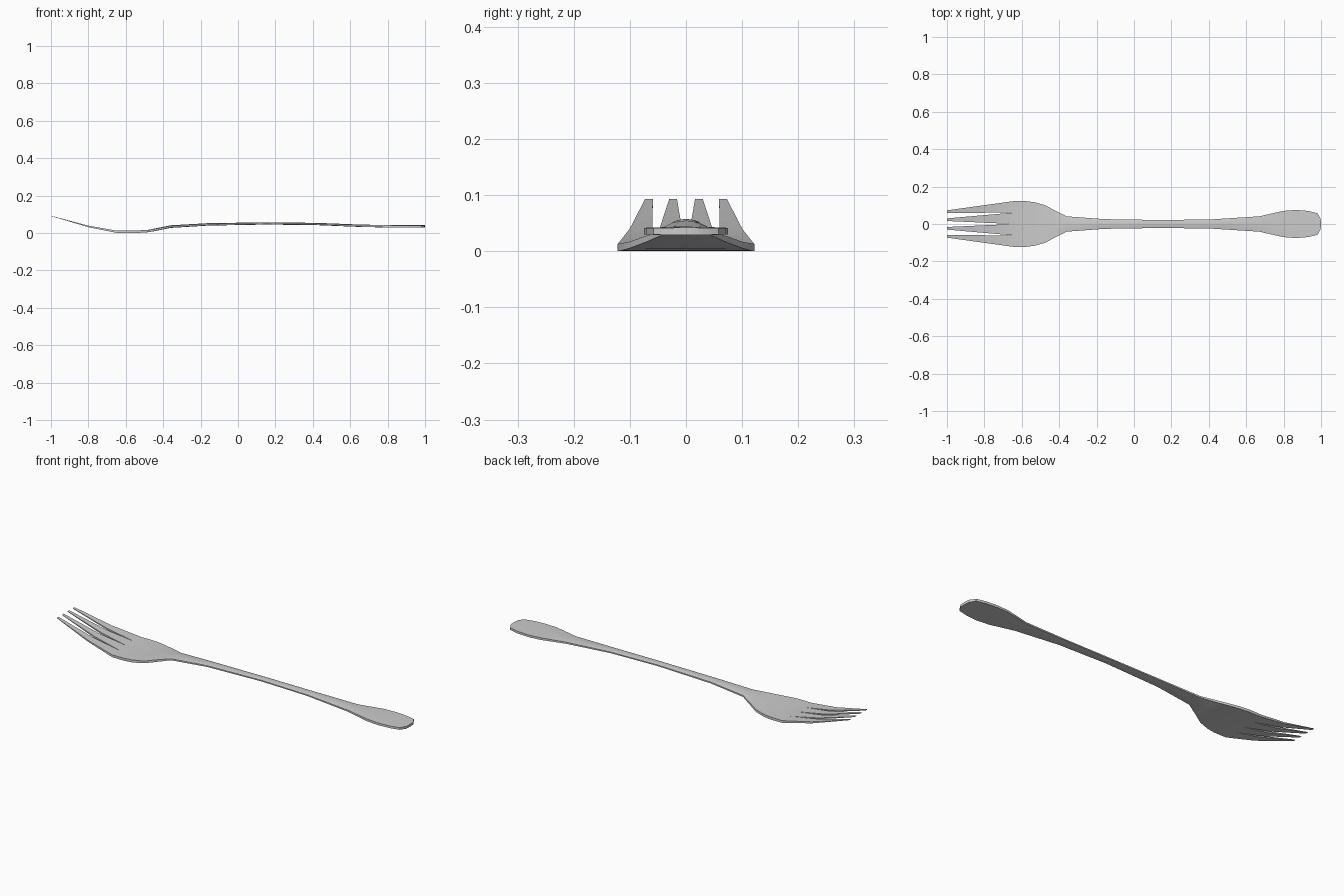
import bpy, bmesh

if "Cube" in bpy.data.objects:
    bpy.data.objects.remove(bpy.data.objects["Cube"])

# Stations along the body: x, half width, centre height, thickness, edge drop of the top
STATIONS = [
    (-0.645, 0.122, 0.011, 0.012, 0.000),
    (-0.575, 0.122, 0.011, 0.013, 0.000),
    (-0.530, 0.116, 0.012, 0.013, 0.000),
    (-0.475, 0.100, 0.016, 0.013, 0.001),
    (-0.420, 0.071, 0.027, 0.014, 0.002),
    (-0.360, 0.041, 0.039, 0.014, 0.004),
    (-0.160, 0.026, 0.051, 0.013, 0.004),
    (0.150, 0.021, 0.056, 0.012, 0.004),
    (0.420, 0.025, 0.053, 0.012, 0.004),
    (0.670, 0.041, 0.043, 0.013, 0.003),
    (0.740, 0.057, 0.042, 0.013, 0.002),
    (0.800, 0.070, 0.041, 0.013, 0.001),
    (0.865, 0.075, 0.040, 0.013, 0.001),
    (0.930, 0.070, 0.040, 0.013, 0.001),
    (0.980, 0.058, 0.040, 0.013, 0.001),
]
COLS = (-1, -0.5, 0, 0.5, 1)

bm = bmesh.new()


def pair(x, y, z, t, drop=0.0):
    """Top and bottom vertex of one point of the sheet."""
    return (bm.verts.new((x, y, z + t / 2 - drop)),
            bm.verts.new((x, y, z - t / 2 + drop * 0.5)))


def skin(a, b):
    """Top and bottom faces between two neighbouring rows."""
    for i in range(len(a) - 1):
        for k in (0, 1):
            bm.faces.new((a[i][k], a[i + 1][k], b[i + 1][k], b[i][k]))


def wall(p, q):
    bm.faces.new((p[0], p[1], q[1], q[0]))


# Bowl and handle
rows = []
for n, (x, hw, z, t, d) in enumerate(STATIONS):
    bulge = 0.02 if n == len(STATIONS) - 1 else 0.0
    rows.append([pair(x + bulge * (1 - abs(v) ** 3), hw * v, z, t, d * v * v)
                 for v in COLS])
for a, b in zip(rows, rows[1:]):
    skin(a, b)
    wall(a[0], b[0])
    wall(a[-1], b[-1])
for p, q in zip(rows[-1], rows[-1][1:]):
    wall(p, q)

# Four tapering tines, each growing from one strip of the bowl
TIPS = ((-0.073, -0.059), (-0.030, -0.016), (0.016, 0.030), (0.059, 0.073))
for i, tip in enumerate(TIPS):
    prev = rows[0][i:i + 2]
    root = [p[0].co.y for p in prev]
    for x, z, t in ((-0.80, 0.040, 0.008), (-1.0, 0.0965, 0.002)):
        f = (-0.645 - x) / 0.355
        row = [pair(x, r + (e - r) * f, z, t) for r, e in zip(root, tip)]
        skin(prev, row)
        wall(prev[0], row[0])
        wall(prev[1], row[1])
        prev = row
    wall(*prev)

# Sit the lowest point on the ground
low = min(v.co.z for v in bm.verts)
for v in bm.verts:
    v.co.z -= low
bmesh.ops.recalc_face_normals(bm, faces=bm.faces)
mesh = bpy.data.meshes.new("fork")
bm.to_mesh(mesh)
bm.free()
fork = bpy.data.objects.new("fork", mesh)
bpy.context.collection.objects.link(fork)

bpy.context.view_layer.objects.active = fork
fork.select_set(True)
bpy.ops.object.shade_smooth_by_angle(angle=0.7)
